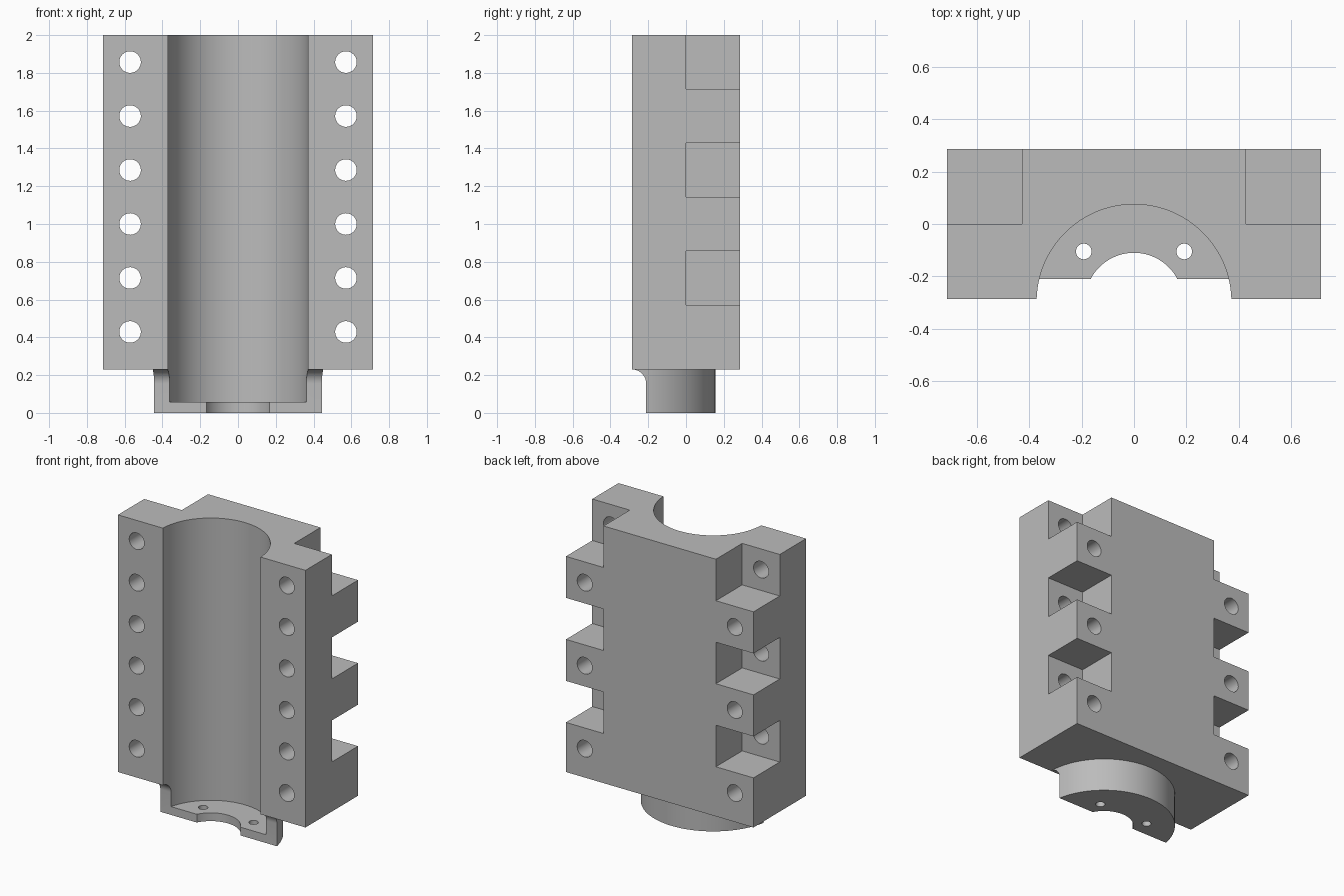
import bpy, bmesh, math
from mathutils import Matrix, Vector

cube = bpy.data.objects.get("Cube")
if cube:
    bpy.data.objects.remove(cube, do_unlink=True)

W, D, BASE, TOP = 0.714, 0.286, 0.23, 2.0   # half width, half depth, block bottom and top
AXIS_Y = -0.297                             # centre line of the bore
BORE_R, CUP_R, FLOOR = 0.372, 0.452, 0.057
STEP = 2 / 7                                # spacing of bolts and notches

grey = bpy.data.materials.new("plain_grey")
grey.use_nodes = True
colour = (0.5, 0.5, 0.5, 1)
grey.diffuse_color = colour
grey.node_tree.nodes["Principled BSDF"].inputs["Base Color"].default_value = colour


def finish(bm, name):
    bmesh.ops.recalc_face_normals(bm, faces=bm.faces)
    mesh = bpy.data.meshes.new(name)
    bm.to_mesh(mesh)
    bm.free()
    mesh.materials.append(grey)
    obj = bpy.data.objects.new(name, mesh)
    bpy.context.collection.objects.link(obj)
    return obj


def add_box(bm, lo, hi):
    lo, hi = Vector(lo), Vector(hi)
    size = Matrix.Diagonal((*(hi - lo), 1))
    bmesh.ops.create_cube(bm, size=1, matrix=Matrix.Translation((lo + hi) / 2) @ size)


def add_rod(bm, centre, radius, length, sides, along_y=False):
    turn = Matrix.Rotation(math.pi / 2, 4, "X") if along_y else Matrix()
    bmesh.ops.create_cone(bm, cap_ends=True, segments=sides, radius1=radius, radius2=radius,
                          depth=length, matrix=Matrix.Translation(centre) @ turn)


def cut(obj, cutter):
    cutter.hide_render = True
    mod = obj.modifiers.new("cut", "BOOLEAN")
    mod.operation = "DIFFERENCE"
    mod.solver = "EXACT"
    mod.object = cutter
    bpy.ops.object.select_all(action="DESELECT")
    bpy.context.view_layer.objects.active = obj
    obj.select_set(True)
    bpy.ops.object.modifier_apply(modifier=mod.name)


# Main block and the cup below it
bm = bmesh.new()
add_box(bm, (-W, -D, BASE), (W, D, TOP))
block = finish(bm, "clamp_block")

bm = bmesh.new()
add_rod(bm, (0, AXIS_Y, BASE / 2), CUP_R, BASE, 128)
cup = finish(bm, "end_cup")

# Alternating notches in the rear corners
bm = bmesh.new()
for side in (-1, 1):
    for i in range(3):
        z = 2 * STEP * (i + 1)
        x0, x1 = sorted((side * 0.428, side * 0.8))
        add_box(bm, (x0, 0, z), (x1, 0.4, z + STEP + (0.1 if i == 2 else 0)))
notches = finish(bm, "notch_cutter")

# Bolt holes through both flanges
bm = bmesh.new()
for side in (-1, 1):
    for i in range(6):
        add_rod(bm, (side * 2 * STEP, 0, STEP * (i + 1.5)), 0.057, 1, 48, True)
bolts = finish(bm, "bolt_cutter")

# Long round bore, shared by block and cup
bm = bmesh.new()
add_rod(bm, (0, AXIS_Y, FLOOR + 1.5), BORE_R, 3, 128)
bore = finish(bm, "bore_cutter")

# Cup floor: centre opening and two screw holes
bm = bmesh.new()
add_rod(bm, (0, AXIS_Y, 0), 0.187, 0.4, 96)
for side in (-1, 1):
    add_rod(bm, (side * 0.192, -0.105, 0), 0.03, 0.4, 32)
openings = finish(bm, "floor_cutter")

# Front trim of the cup, with a concave fillet running out to the block
FACE, R = -0.211, 0.075
profile = [(-1, -0.1), (FACE, -0.1)]
for i in range(13):
    a = math.pi / 2 * i / 12
    profile.append((FACE - R + R * math.cos(a), BASE - R + R * math.sin(a)))
profile += [(FACE - R, 0.4), (-1, 0.4)]
bm = bmesh.new()
face = bm.faces.new([bm.verts.new((-1, y, z)) for y, z in profile])
out = bmesh.ops.extrude_face_region(bm, geom=[face])
bmesh.ops.translate(bm, vec=(2, 0, 0),
                    verts=[v for v in out["geom"] if isinstance(v, bmesh.types.BMVert)])
trim = finish(bm, "front_trim_cutter")

for tool in (bore, notches, bolts):
    cut(block, tool)
for tool in (trim, bore, openings):
    cut(cup, tool)
for tool in (bore, notches, bolts, openings, trim):
    bpy.data.objects.remove(tool, do_unlink=True)

# Smooth round walls, crisp edges
for obj in (block, cup):
    bpy.ops.object.select_all(action="DESELECT")
    bpy.context.view_layer.objects.active = obj
    obj.select_set(True)
    bpy.ops.object.shade_smooth_by_angle(angle=math.radians(30))
